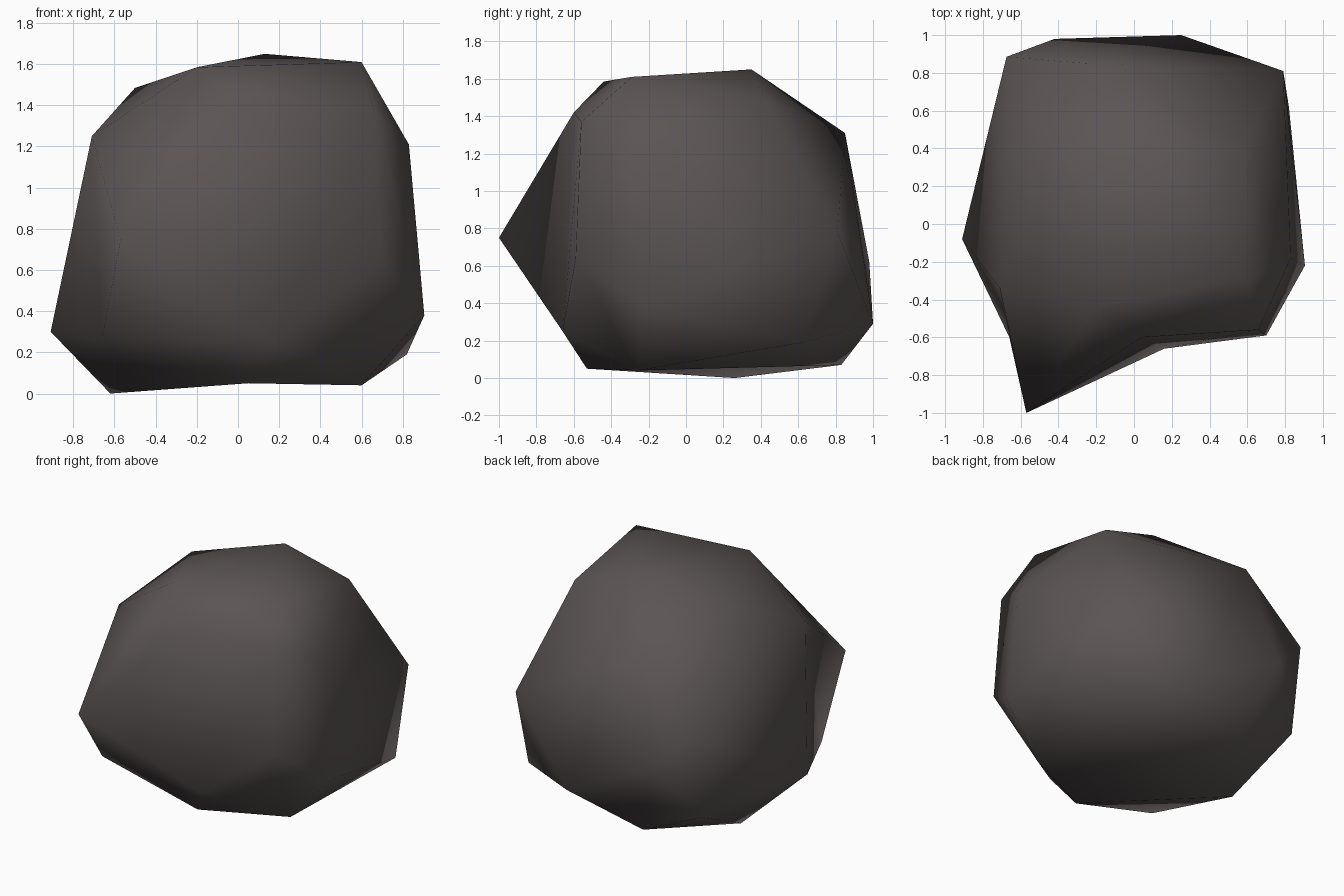
import bpy, bmesh

if "Cube" in bpy.data.objects:
    bpy.data.objects.remove(bpy.data.objects["Cube"])

# Corner points of the boulder, grouped by height
bottom = [(-0.24, 0.83, 0.07), (0.6, -0.26, 0.04), (0.05, -0.53, 0.05)]
lower = [(-0.91, -0.08, 0.30), (-0.66, -0.60, 0.27), (0.16, -0.66, 0.25), (0.905, -0.22, 0.38),
         (0.82, 0.62, 0.19), (0.25, 1.0, 0.29), (-0.68, 0.79, 0.26)]
middle = [(0.70, -0.59, 0.64), (0.79, 0.81, 0.78), (-0.42, 0.98, 0.62), (-0.675, 0.885, 0.87)]
upper = [(-0.71, -0.34, 1.25), (0.04, -0.60, 1.42), (0.66, -0.56, 1.37),
         (0.83, -0.18, 1.21), (-0.24, 0.85, 1.31)]
top = [(-0.5, 0.19, 1.485), (-0.2, -0.44, 1.585), (0.6, -0.29, 1.61),
       (0.59, 0.42, 1.49), (0.13, 0.35, 1.65)]

# Points pulled out after wrapping, which leaves hollows beside them: (start, end)
pulled = [((-0.57, -0.66, 0.75), (-0.57, -1.0, 0.75)),   # front spur
          ((-0.62, 0.26, 0.10), (-0.62, 0.26, 0.0))]     # foot

# Wrap the points in a faceted shell
bm = bmesh.new()
for p in bottom + lower + middle + upper + top:
    bm.verts.new(p)
moves = [(bm.verts.new(start), end) for start, end in pulled]
bmesh.ops.convex_hull(bm, input=bm.verts[:])

# Pull out the spur and the foot
for v, end in moves:
    v.co = end
loose = [v for v in bm.verts if not v.link_faces]
bmesh.ops.delete(bm, geom=loose, context='VERTS')
bmesh.ops.recalc_face_normals(bm, faces=bm.faces[:])
for f in bm.faces:
    f.smooth = True

mesh = bpy.data.meshes.new("boulder")
bm.to_mesh(mesh)
bm.free()

# Dark warm grey stone
stone = bpy.data.materials.new("dark grey stone")
stone.diffuse_color = (0.105, 0.09, 0.089, 1.0)
stone.use_nodes = True
stone.node_tree.nodes["Principled BSDF"].inputs["Base Color"].default_value = stone.diffuse_color
mesh.materials.append(stone)

boulder = bpy.data.objects.new("boulder", mesh)
bpy.context.collection.objects.link(boulder)
